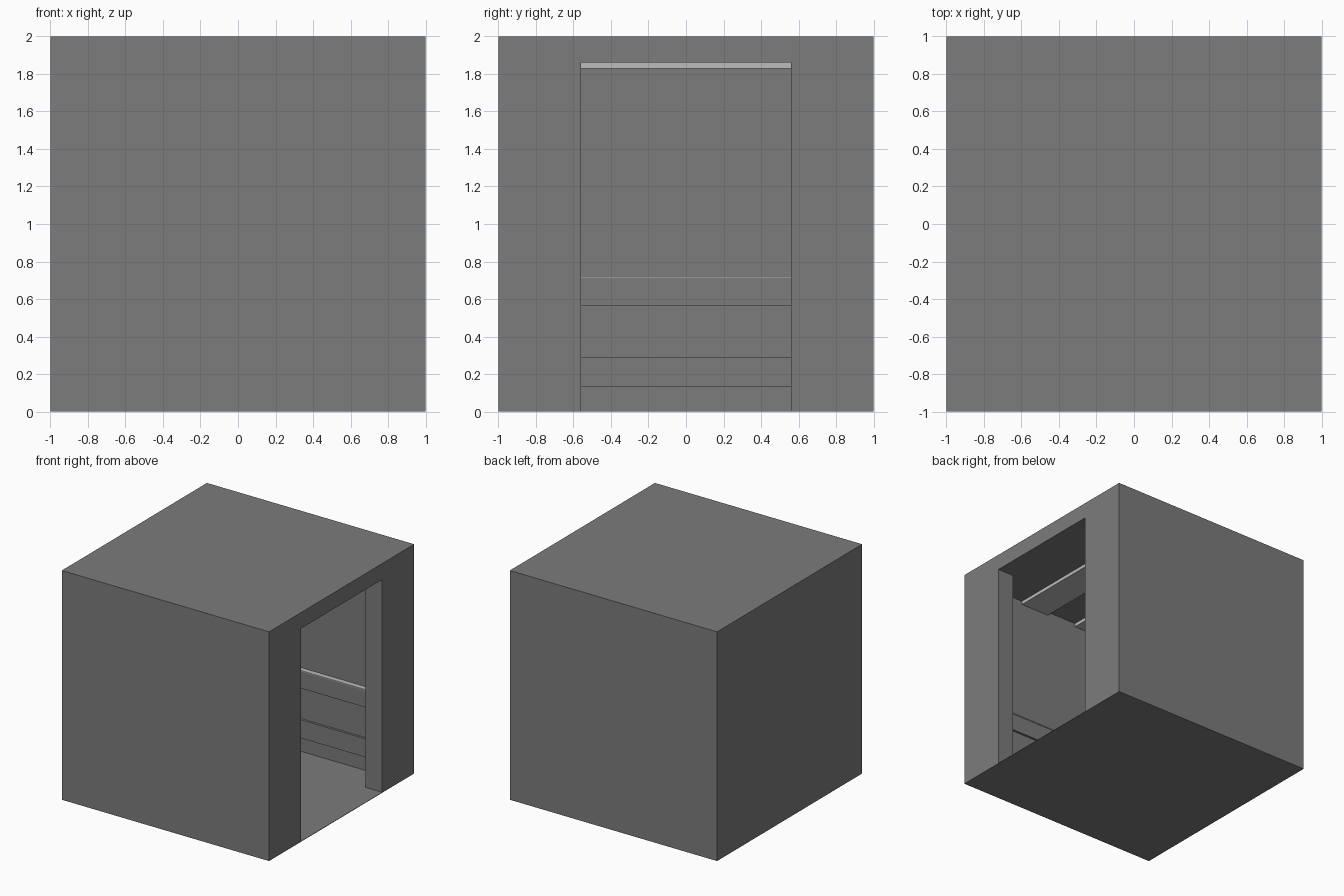
import bpy

cube = bpy.data.objects.get("Cube")
if cube:
    bpy.data.objects.remove(cube, do_unlink=True)


def material(name, value):
    mat = bpy.data.materials.new(name)
    mat.use_nodes = True
    colour = (value, value, value, 1)
    mat.diffuse_color = colour
    mat.node_tree.nodes["Principled BSDF"].inputs["Base Color"].default_value = colour
    return mat


grey = material("mid grey", 0.2)
pale = material("pale grey", 0.5)


def box(name, low, high, mat=grey):
    """Axis-aligned box between two corners."""
    size = [b - a for a, b in zip(low, high)]
    centre = [(a + b) / 2 for a, b in zip(low, high)]
    bpy.ops.mesh.primitive_cube_add(size=1)
    obj = bpy.context.object
    obj.name = name
    for v in obj.data.vertices:
        v.co = [c + p * s for c, p, s in zip(centre, v.co, size)]
    obj.data.materials.append(mat)
    return obj


IN = 0.84       # inner wall face
CEIL = 1.86     # ceiling and doorway height
DOOR = 0.56     # half the doorway width
FLOOR = 0.004

# Outer shell with a room and a doorway cut out of it
shell = box("room_shell", (-1, -1, 0), (1, 1, 2))
cutters = [
    box("room_cutter", (-IN, -IN, FLOOR), (IN, IN, CEIL)),
    box("doorway_cutter", (0.5, -DOOR, FLOOR), (1.2, DOOR, CEIL)),
]
for cutter in cutters:
    mod = shell.modifiers.new(cutter.name, "BOOLEAN")
    mod.operation = "DIFFERENCE"
    mod.solver = "EXACT"
    mod.object = cutter
bpy.context.view_layer.objects.active = shell
for mod in list(shell.modifiers):
    bpy.ops.object.modifier_apply(modifier=mod.name)
for cutter in cutters:
    bpy.data.objects.remove(cutter, do_unlink=True)

# Panelling on the three closed walls: backing, two raised rails and a cap
strips = [
    ("wall_panel", 0.02, FLOOR, 0.71, grey),
    ("lower_rail", 0.04, 0.13, 0.29, grey),
    ("upper_rail", 0.04, 0.565, 0.715, grey),
    ("rail_cap", 0.045, 0.715, 0.723, pale),
]
for name, depth, z0, z1, mat in strips:
    face = IN - depth
    box("front_" + name, (-IN, -IN, z0), (IN, -face, z1), mat)
    box("back_" + name, (-IN, face, z0), (IN, IN, z1), mat)
    box("side_" + name, (-IN, -face, z0), (-face, face, z1), mat)

# Flat pale strips across the ceiling
for i in range(3):
    x = 0.51 - 0.575 * i
    box(f"ceiling_strip_{i + 1}", (max(x - 0.28, -IN), -IN, 1.83), (x, IN, CEIL), pale)
